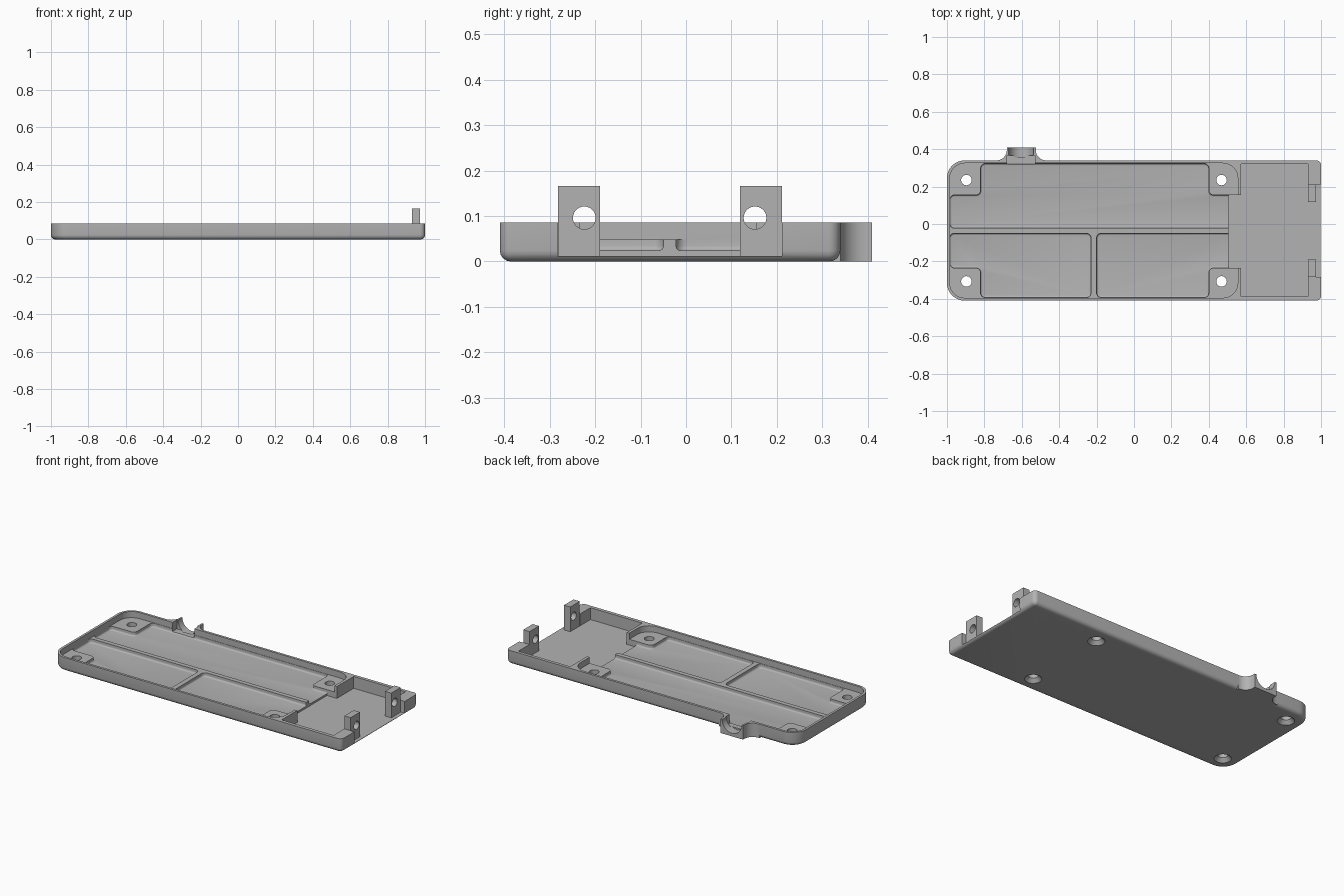
import bpy, bmesh
from math import pi, cos, sin, radians
from mathutils import Vector, Matrix

cube = bpy.data.objects.get("Cube")
if cube:
    bpy.data.objects.remove(cube, do_unlink=True)

grey = bpy.data.materials.new("plain_grey")
grey.use_nodes = True
grey.diffuse_color = (0.45, 0.45, 0.45, 1)
grey.node_tree.nodes["Principled BSDF"].inputs["Base Color"].default_value = (0.45, 0.45, 0.45, 1)

TOP, FLOOR, LOW, RIB = 0.086, 0.024, 0.012, 0.048   # heights


def make(name, bm):
    bmesh.ops.recalc_face_normals(bm, faces=bm.faces)
    me = bpy.data.meshes.new(name)
    bm.to_mesh(me)
    bm.free()
    me.materials.append(grey)
    ob = bpy.data.objects.new(name, me)
    bpy.context.collection.objects.link(ob)
    return ob


def rounded(points, radius):
    """Round the right-angled corners of an outline; a point may carry its own radius."""
    out = []
    for i, p in enumerate(points):
        r = p[2] if len(p) > 2 else radius
        c = Vector(p[:2])
        if r == 0:
            out.append(c)
            continue
        u = (Vector(points[i - 1][:2]) - c).normalized()
        v = (Vector(points[(i + 1) % len(points)][:2]) - c).normalized()
        for k in range(9):
            t = k * pi / 16
            out.append(c + (u + v) * r - r * (v * cos(t) + u * sin(t)))
    return out


def prism(name, points, z0, z1, radius=0, bottom=0):
    bm = bmesh.new()
    face = bm.faces.new([bm.verts.new((p.x, p.y, z0)) for p in rounded(points, radius)])
    res = bmesh.ops.extrude_face_region(bm, geom=[face], use_keep_orig=True)
    tops = [g for g in res["geom"] if isinstance(g, bmesh.types.BMVert)]
    bmesh.ops.translate(bm, verts=tops, vec=(0, 0, z1 - z0))
    bmesh.ops.recalc_face_normals(bm, faces=bm.faces)
    if bottom:
        edges = [e for e in bm.edges if all(abs(v.co.z - z0) < 1e-5 for v in e.verts)]
        bmesh.ops.bevel(bm, geom=edges, offset=bottom, segments=4, profile=0.5,
                        affect='EDGES', clamp_overlap=True)
    return make(name, bm)


def rect(x0, x1, y0, y1):
    return [(x0, y0), (x1, y0), (x1, y1), (x0, y1)]


def cone(name, r1, r2, depth, loc, axis='Z'):
    bm = bmesh.new()
    bmesh.ops.create_cone(bm, cap_ends=True, segments=40, radius1=r1, radius2=r2, depth=depth)
    turn = {'Z': Matrix(), 'X': Matrix.Rotation(pi / 2, 4, 'Y'), 'Y': Matrix.Rotation(pi / 2, 4, 'X')}
    bmesh.ops.transform(bm, verts=bm.verts, matrix=Matrix.Translation(loc) @ turn[axis])
    return make(name, bm)


def combine(ob, tool, operation='DIFFERENCE'):
    mod = ob.modifiers.new("combine", 'BOOLEAN')
    mod.operation, mod.object, mod.solver = operation, tool, 'EXACT'
    bpy.context.view_layer.objects.active = ob
    bpy.ops.object.modifier_apply(modifier=mod.name)
    bpy.data.objects.remove(tool, do_unlink=True)


def smooth(ob):
    bpy.ops.object.select_all(action='DESELECT')
    ob.select_set(True)
    bpy.context.view_layer.objects.active = ob
    bpy.ops.object.shade_smooth_by_angle(angle=radians(30))


# Outer tray shell, large corners at one end
tray = prism("tray", [(-1, -0.41, 0.095), (1, -0.41, 0.026), (1, 0.34, 0.026), (-1, 0.34, 0.095)],
             0, TOP, bottom=0.024)

# Flared cable boss on the back wall
boss = [(-0.745, 0.315), (-0.465, 0.315), (-0.465, 0.34), (-0.525, 0.34, 0.055),
        (-0.525, 0.41), (-0.68, 0.41), (-0.68, 0.34, 0.055), (-0.745, 0.34)]
combine(tray, prism("boss", boss, 0, TOP), 'UNION')

# Upper cavity down to rib and lug height
combine(tray, prism("upper_cavity", rect(-0.985, 0.555, -0.395, 0.325), RIB, 0.3, 0.08))

# Three floor pockets, leaving ribs and corner lugs between them
back = [(-0.985, -0.022), (0.6, -0.022), (0.6, 0.155), (0.4, 0.155),
        (0.4, 0.323), (-0.82, 0.323), (-0.82, 0.155), (-0.985, 0.155)]
front_a = [(-0.985, -0.05), (-0.985, -0.235), (-0.82, -0.235), (-0.82, -0.393),
           (-0.23, -0.393), (-0.23, -0.05)]
front_b = [(-0.2, -0.05), (-0.2, -0.393), (0.4, -0.393), (0.4, -0.235),
           (0.6, -0.235), (0.6, -0.05)]
for outline in (back, front_a, front_b):
    combine(tray, prism("pocket", outline, FLOOR, RIB + 0.01, 0.025, 0.01))

# Low open end bay, its mouth and the step toward the pockets
combine(tray, prism("end_bay", rect(0.573, 0.93, -0.388, 0.32), LOW, 0.3))
combine(tray, prism("bay_step", rect(0.505, 0.7, -0.235, 0.155), LOW, 0.3))
combine(tray, prism("bay_mouth", rect(0.9, 1.1, -0.283, 0.212), LOW, 0.3))

# Cable notch through the boss
combine(tray, prism("notch_slot", rect(-0.678, -0.528, 0.3, 0.366), 0.03, 0.3))
combine(tray, cone("notch", 0.067, 0.067, 0.15, (-0.603, 0.43, TOP), 'Y'))

# Countersunk screw holes in the lugs
for x in (-0.896, 0.468):
    for y in (-0.307, 0.235):
        combine(tray, cone("screw_hole", 0.028, 0.028, 0.3, (x, y, 0.05)))
        combine(tray, cone("countersink", 0.05, 0.026, 0.026, (x, y, 0.011)))
smooth(tray)

# Upright drilled tabs at the open end
for name, y in (("right_tab", -0.236), ("left_tab", 0.165)):
    tab = prism(name, rect(0.93, 0.973, y - 0.0465, y + 0.0465), LOW, 0.166)
    hole_y = -0.224 if y < 0 else 0.152
    combine(tab, cone("tab_hole", 0.025, 0.025, 0.2, (0.95, hole_y, 0.096), 'X'))
    smooth(tab)
